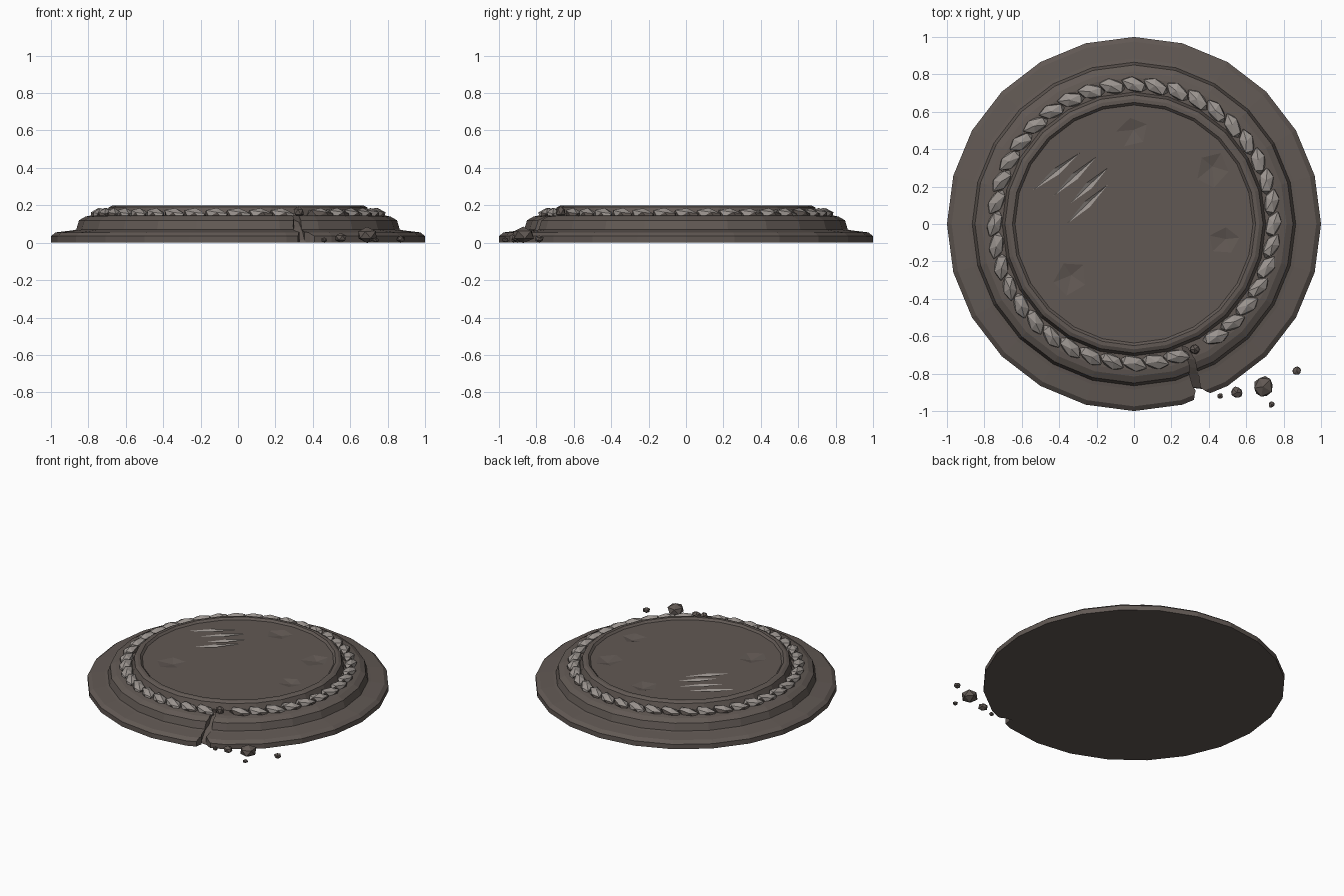
import bpy, bmesh, math, random
from mathutils import Matrix, Vector

if "Cube" in bpy.data.objects:
    bpy.data.objects.remove(bpy.data.objects["Cube"])

random.seed(4)


def material(name, rgb):
    m = bpy.data.materials.new(name)
    m.diffuse_color = (*rgb, 1)
    m.use_nodes = True
    m.node_tree.nodes["Principled BSDF"].inputs["Base Color"].default_value = m.diffuse_color
    return m


STONE = material("dark stone", (0.120, 0.099, 0.088))
WORN = material("worn light stone", (0.32, 0.29, 0.27))


def finish(name, bm):
    bmesh.ops.recalc_face_normals(bm, faces=bm.faces)
    me = bpy.data.meshes.new(name)
    bm.to_mesh(me)
    bm.free()
    me.materials.append(STONE)
    me.materials.append(WORN)
    ob = bpy.data.objects.new(name, me)
    bpy.context.collection.objects.link(ob)
    return ob


def bipyramid(bm, loc, angle, size, sides, mat):
    """Flat gem shape used to cut scratches and dents."""
    m = Matrix.Translation(loc) @ Matrix.Rotation(angle, 4, 'Z') @ Matrix.Diagonal((*size, 1))
    ring = [bm.verts.new(m @ Vector((math.cos(a), math.sin(a), 0)))
            for a in (2 * math.pi * i / sides for i in range(sides))]
    for z in (-1, 1):
        tip = bm.verts.new(m @ Vector((0.15, 0.1, z)))
        for i in range(sides):
            bm.faces.new((ring[i], ring[(i + 1) % sides], tip)).material_index = mat


def gem(bm, m, jitter=0.0):
    """Icosahedron lump, optionally roughened; returns its faces."""
    vs = bmesh.ops.create_icosphere(bm, subdivisions=1, radius=1, matrix=m)["verts"]
    c = m.translation
    for v in vs:
        v.co = c + (v.co - c) * (1 + random.uniform(-jitter, jitter))
    return {f for v in vs for f in v.link_faces}


# Stepped round base: profile (radius, height) turned in 24 sides
SIDES, FLOOR = 24, 0.186
PROFILE = [(1.0, 0), (1.0, 0.035), (0.975, 0.055), (0.885, 0.066), (0.865, 0.07),
           (0.85, 0.12), (0.815, 0.14), (0.785, 0.146), (0.705, 0.146), (0.69, 0.19),
           (0.67, 0.2), (0.65, 0.2), (0.636, FLOOR)]
bm = bmesh.new()
rings = []
for r, z in PROFILE:
    rings.append([bm.verts.new((r * math.sin(2 * math.pi * i / SIDES),
                                r * math.cos(2 * math.pi * i / SIDES), z)) for i in range(SIDES)])
for a, b in zip(rings, rings[1:]):
    for i in range(SIDES):
        j = (i + 1) % SIDES
        bm.faces.new((a[i], a[j], b[j], b[i]))
bm.faces.new(rings[0])
bm.faces.new(rings[-1])
base = finish("dais_base", bm)

# Cutters: claw scratches and shallow dents in the floor
bm = bmesh.new()
for x0, y0, x1, y1 in [(-0.54, 0.18, -0.29, 0.38), (-0.43, 0.15, -0.20, 0.36),
                       (-0.34, 0.11, -0.14, 0.30), (-0.36, 0.0, -0.14, 0.21)]:
    d = Vector((x1 - x0, y1 - y0))
    bipyramid(bm, ((x0 + x1) / 2, (y0 + y1) / 2, FLOOR), math.atan2(d.y, d.x),
              (d.length / 2, 0.02, 0.012), 4, 1)
for x, y, a, s in [(-0.01, 0.49, 0.5, 0.09), (0.42, 0.29, 1.1, 0.10),
                   (0.48, -0.09, 0.2, 0.085), (-0.34, -0.29, 0.8, 0.10)]:
    bipyramid(bm, (x, y, FLOOR), a, (s, s * 0.85, 0.016), 5, 0)
marks = finish("floor_mark_cutter", bm)

# Cutter: jagged crack through the front rim (left, right, y, bottom height)
CRACK = [(0.255, 0.285, -0.655, 0.13), (0.285, 0.325, -0.72, 0.11), (0.30, 0.335, -0.765, 0.085),
         (0.295, 0.345, -0.80, 0.06), (0.315, 0.355, -0.87, 0.015), (0.33, 0.385, -0.89, -0.03),
         (0.325, 0.44, -0.91, -0.05), (0.31, 0.47, -1.02, -0.05)]
bm = bmesh.new()
rows = [[bm.verts.new(p) for p in ((l, y, z), (r, y - 0.005, z), (r, y - 0.005, 0.19), (l, y, 0.19))]
        for l, r, y, z in CRACK]
for a, b in zip(rows, rows[1:]):
    for i in range(4):
        j = (i + 1) % 4
        bm.faces.new((a[i], a[j], b[j], b[i]))
bm.faces.new(rows[0])
bm.faces.new(rows[-1])
bmesh.ops.triangulate(bm, faces=bm.faces)
crack = finish("crack_cutter", bm)

for cutter in (marks, crack):
    mod = base.modifiers.new(cutter.name, 'BOOLEAN')
    mod.operation, mod.solver, mod.object = 'DIFFERENCE', 'EXACT', cutter
    cutter.hide_render = True
    cutter.hide_viewport = True

# Twisted rope moulding: slanted lumps around the channel, broken at the crack
bm = bmesh.new()
COUNT = 40
for i in range(COUNT):
    deg = 360 * i / COUNT
    if abs(deg - 295) < 4:
        continue
    a = math.radians(deg)
    m = (Matrix.Translation((0.745 * math.cos(a), 0.745 * math.sin(a), 0.15))
         @ Matrix.Rotation(a + math.pi / 2 - 0.35, 4, 'Z') @ Matrix.Rotation(0.15, 4, 'Y')
         @ Matrix.Diagonal((0.078, 0.042, 0.036, 1)))
    for f in gem(bm, m, 0.04):
        f.normal_update()
        f.material_index = 1 if f.normal.z > 0.2 else 0
finish("rope_moulding", bm)

# Rubble fallen from the crack, plus one chip left in the channel
bm = bmesh.new()
for x, y, z, s in [(0.69, -0.87, 0.042, 0.062), (0.55, -0.90, 0.026, 0.036),
                   (0.46, -0.92, 0.014, 0.018), (0.735, -0.965, 0.014, 0.019),
                   (0.87, -0.785, 0.02, 0.027), (0.325, -0.67, 0.165, 0.03)]:
    m = (Matrix.Translation((x, y, z)) @ Matrix.Rotation(random.uniform(0, 6), 4, 'Z')
         @ Matrix.Diagonal((s, s * 0.9, min(s, z) if z < 0.1 else s, 1)))
    gem(bm, m, 0.08)
finish("rubble", bm)
